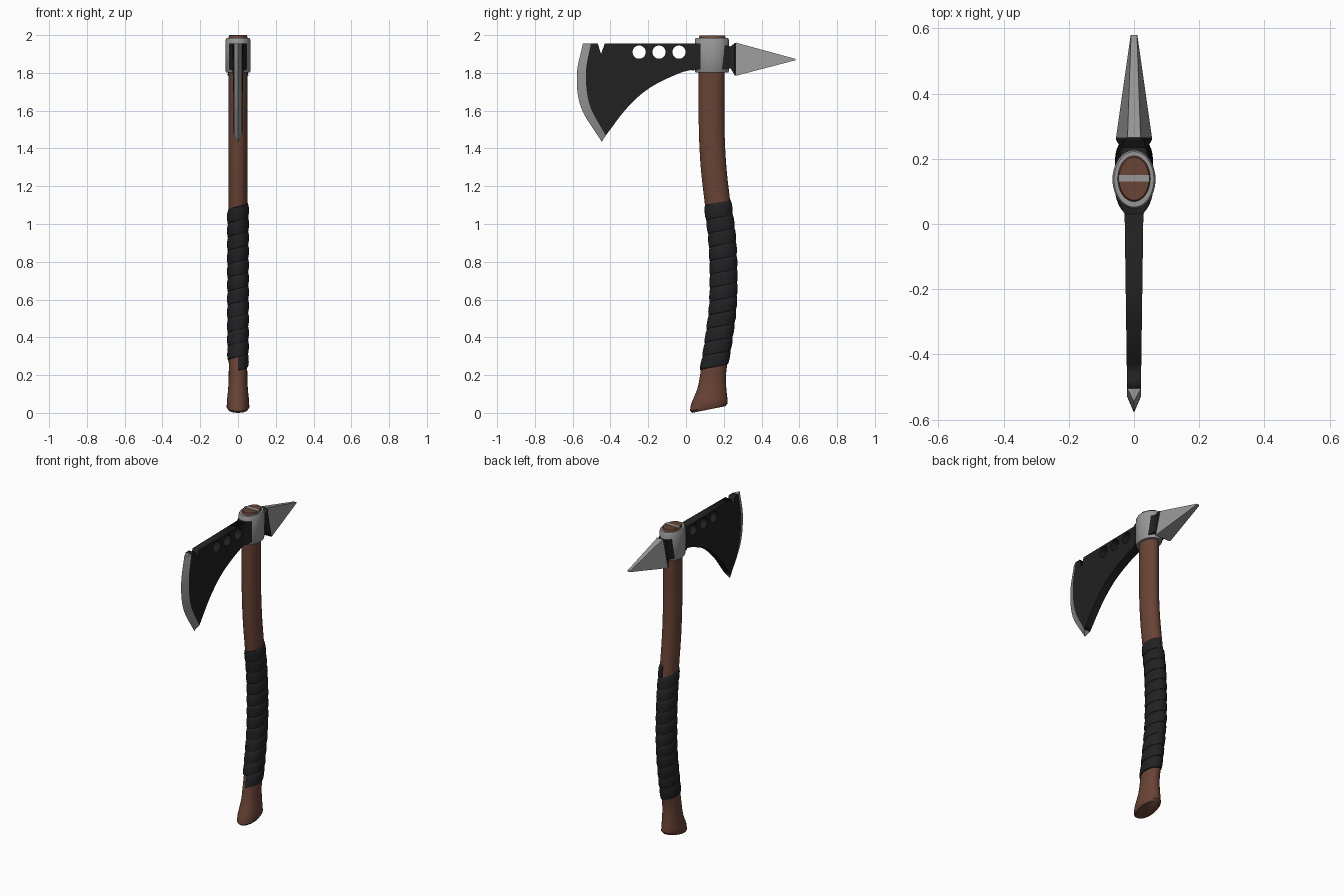
import bpy, bmesh
from math import sin, cos, pi

if "Cube" in bpy.data.objects:
    bpy.data.objects.remove(bpy.data.objects["Cube"])


def material(name, rgb):
    m = bpy.data.materials.new(name)
    m.use_nodes = True
    m.diffuse_color = (*rgb, 1)
    m.node_tree.nodes["Principled BSDF"].inputs["Base Color"].default_value = (*rgb, 1)
    return m


wood = material("brown wood", (0.14, 0.056, 0.036))
steel = material("grey steel", (0.31, 0.31, 0.31))
black = material("black iron", (0.015, 0.015, 0.015))
leather = material("black leather", (0.015, 0.0155, 0.017))


def sample(rows, t):
    """Smooth interpolation of rows keyed by their ascending first value."""
    t = min(max(t, rows[0][0]), rows[-1][0])
    i = 0
    while i < len(rows) - 2 and t > rows[i + 1][0]:
        i += 1
    a, b = rows[i], rows[i + 1]
    before, after = rows[max(i - 1, 0)], rows[min(i + 2, len(rows) - 1)]
    h = b[0] - a[0]
    u = (t - a[0]) / h
    out = []
    for k in range(1, len(a)):
        m0 = (b[k] - before[k]) / (b[0] - before[0]) * h
        m1 = (after[k] - a[k]) / (after[0] - a[0]) * h
        out.append(a[k] * (1 + 2 * u) * (1 - u) ** 2 + m0 * u * (1 - u) ** 2
                   + b[k] * u * u * (3 - 2 * u) + m1 * u * u * (u - 1))
    return out


def finish(name, bm, mat, smooth=False):
    bmesh.ops.remove_doubles(bm, verts=bm.verts, dist=1e-5)
    bmesh.ops.recalc_face_normals(bm, faces=bm.faces)
    mesh = bpy.data.meshes.new(name)
    bm.to_mesh(mesh)
    bm.free()
    mesh.materials.append(mat)
    obj = bpy.data.objects.new(name, mesh)
    bpy.context.collection.objects.link(obj)
    if smooth:
        bpy.ops.object.select_all(action='DESELECT')
        obj.select_set(True)
        bpy.context.view_layer.objects.active = obj
        bpy.ops.object.shade_smooth_by_angle(angle=0.7)
    return obj


def loft(name, rings, mat, smooth=False, caps=True, closed=True):
    """Skin a list of equally long point rings."""
    bm = bmesh.new()
    vs = [[bm.verts.new(p) for p in ring] for ring in rings]
    n = len(vs[0])
    for r, s in zip(vs, vs[1:]):
        for i in range(n if closed else n - 1):
            j = (i + 1) % n
            bm.faces.new((r[i], r[j], s[j], s[i]))
    if caps:
        bm.faces.new(vs[0])
        bm.faces.new(vs[-1])
    return finish(name, bm, mat, smooth)


def oval(z, y, rx, ry, tilt=0, n=40):
    return [(rx * cos(a), y + ry * sin(a), z + tilt * ry * sin(a))
            for a in (2 * pi * i / n for i in range(n))]


def block(name, sections, mat):
    """Box lofted along y from (y, top half width, bottom half width, z low, z high)."""
    return loft(name, [[(-b, y, lo), (b, y, lo), (t, y, hi), (-t, y, hi)]
                       for y, t, b, lo, hi in sections], mat)


# Curved oval handle: z, centre y, half width, half depth, end tilt
spine = [
    (0.03, 0.121, 0.06, 0.1, 0.2),
    (0.06, 0.122, 0.059, 0.097, 0.18),
    (0.13, 0.136, 0.052, 0.077, 0.08),
    (0.21, 0.144, 0.049, 0.068, 0),
    (0.4, 0.175, 0.05, 0.067, 0),
    (0.6, 0.197, 0.05, 0.067, 0),
    (0.9, 0.193, 0.05, 0.067, 0),
    (1.12, 0.166, 0.05, 0.068, 0),
    (1.3, 0.146, 0.05, 0.068, 0),
    (1.5, 0.136, 0.05, 0.068, 0),
    (1.8, 0.136, 0.05, 0.069, 0),
    (1.99, 0.139, 0.05, 0.07, 0),
]
steps = 60
levels = [0.03 + 1.96 * i / steps for i in range(steps + 1)]
rings = [oval(0.018, 0.121, 0.052, 0.088, 0.2)]
rings += [oval(z, *sample(spine, z)) for z in levels]
rings.append(oval(1.997, 0.139, 0.046, 0.066))
loft("handle", rings, wood, smooth=True)

# Leather wrap: one overlapping strip wound up the grip
band = [(-0.042, -0.004), (-0.038, 0.005), (-0.015, 0.008), (0.015, 0.007),
        (0.034, 0.003), (0.04, -0.004)]
turns, per_turn, pitch = 11.5, 32, 0.072
strip = []
for i in range(int(turns * per_turn) + 1):
    a = 2 * pi * i / per_turn - pi / 2
    section = []
    for dz, lift in band:
        z = 0.265 + pitch * i / per_turn + dz
        y, rx, ry, _ = sample(spine, z)
        section.append(((rx + lift) * cos(a), y + (ry + lift) * sin(a), z))
    strip.append(section)
loft("grip_wrap", strip, leather, smooth=True)

# Steel collar around the handle top, and the wedge that spreads the wood
collar = [(1.802, 0.048, 0.066), (1.802, 0.062, 0.086), (1.808, 0.066, 0.09),
          (1.976, 0.066, 0.09), (1.985, 0.061, 0.085), (1.985, 0.048, 0.067)]
loft("collar", [oval(z, 0.137, rx, ry) for z, rx, ry in collar], steel,
     smooth=True, caps=False)
block("wedge", [(0.13, 0.048, 0.048, 1.992, 2.0), (0.15, 0.048, 0.048, 1.992, 2.0)], steel)

# Rear spike and the black necks either side of the collar
block("spike", [(0.265, 0.02, 0.055, 1.785, 1.96),
                (0.58, 0.009, 0.01, 1.867, 1.874)], steel)
block("spike_neck", [(0.18, 0.05, 0.056, 1.815, 1.95),
                     (0.235, 0.036, 0.042, 1.825, 1.94),
                     (0.258, 0.03, 0.055, 1.787, 1.957),
                     (0.265, 0.02, 0.055, 1.785, 1.96)], black)
block("blade_neck", [(0.03, 0.029, 0.029, 1.812, 1.955),
                     (0.085, 0.052, 0.052, 1.82, 1.955)], black)


def half_width(y):
    return 0.029 + 0.014 * (y - 0.05)


# Blade rails: step, inner y, inner z, outer y, outer z
rails = [(0, -0.504, 1.955, -0.546, 1.955),
         (1, -0.53, 1.8, -0.578, 1.79),
         (2, -0.51, 1.63, -0.555, 1.615),
         (3, -0.425, 1.468, -0.446, 1.435)]
rail = [sample(rails, i / 8) for i in range(25)]

# Blade underside, swept from the lower tip up to the collar
under = [(0, -0.425, 1.468), (1, -0.31, 1.617), (2, -0.19, 1.722),
         (3, -0.03, 1.8), (4, 0.07, 1.822)]
outline = [(r[0], r[1]) for r in rail]
outline += [sample(under, i / 6) for i in range(1, 25)]
outline += [(0.07, 1.955), (-0.43, 1.955), (-0.45, 1.9), (-0.467, 1.955)]

# Blade body: filled outline with three round holes, tapered towards the edge
holes = [[(c + 0.035 * cos(2 * pi * i / 32), 1.91 + 0.035 * sin(2 * pi * i / 32))
          for i in range(32)] for c in (-0.248, -0.143, -0.037)]
curve = bpy.data.curves.new("blade_outline", 'CURVE')
curve.dimensions = '2D'
curve.fill_mode = 'BOTH'
curve.extrude = 1
for loop in [outline] + holes:
    spline = curve.splines.new('POLY')
    spline.points.add(len(loop) - 1)
    for p, (y, z) in zip(spline.points, loop):
        p.co = (y, z, 0, 1)
    spline.use_cyclic_u = True
shape = bpy.data.objects.new("blade_outline", curve)
bpy.context.collection.objects.link(shape)
bpy.context.view_layer.update()
graph = bpy.context.evaluated_depsgraph_get()
flat = bpy.data.meshes.new_from_object(shape.evaluated_get(graph))
bm = bmesh.new()
bm.from_mesh(flat)
for v in bm.verts:
    y, z, side = v.co
    v.co = (side * half_width(y), y, z)
bpy.data.objects.remove(shape)
bpy.data.curves.remove(curve)
bpy.data.meshes.remove(flat)
finish("blade", bm, black)

# Ground steel cutting edge
loft("cutting_edge", [[(half_width(yi), yi, zi), (0, yo, zo), (-half_width(yi), yi, zi)]
                      for yi, zi, yo, zo in rail], steel, smooth=True)
